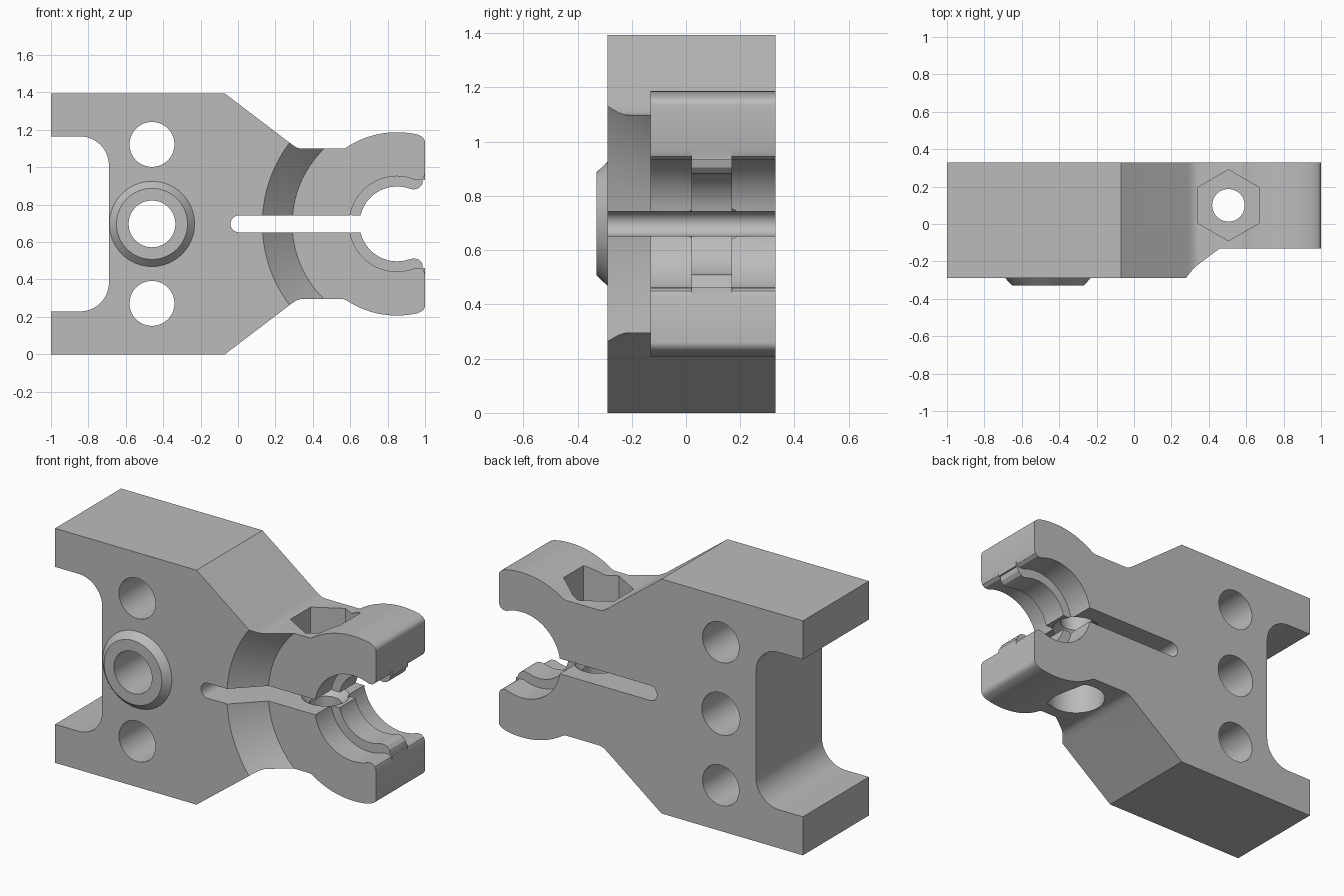
import bpy, bmesh, math
from mathutils import Vector

MID = 0.697            # height of the symmetry plane
FRONT, BACK = -0.29, 0.33
JAW = 0.85             # x of the jaw centre

cube = bpy.data.objects.get("Cube")
if cube:
    bpy.data.objects.remove(cube, do_unlink=True)

grey = bpy.data.materials.new("plain grey")
grey.use_nodes = True
colour = (0.5, 0.5, 0.5, 1)
grey.diffuse_color = colour
grey.node_tree.nodes["Principled BSDF"].inputs["Base Color"].default_value = colour


def finish(name, bm):
    bmesh.ops.recalc_face_normals(bm, faces=bm.faces)
    mesh = bpy.data.meshes.new(name)
    bm.to_mesh(mesh)
    bm.free()
    mesh.materials.append(grey)
    ob = bpy.data.objects.new(name, mesh)
    bpy.context.collection.objects.link(ob)
    return ob


def arc(cx, cz, r, a0, a1, n=24):
    """Points on an arc, angles in degrees."""
    angles = [math.radians(a0 + (a1 - a0) * i / n) for i in range(n + 1)]
    return [(cx + r * math.cos(a), cz + r * math.sin(a)) for a in angles]


def prism(name, upper, y0, y1):
    """Extrude an upper-half outline, mirrored about the middle plane."""
    outline = upper + [(x, -z) for x, z in reversed(upper) if abs(z) > 1e-5]
    bm = bmesh.new()
    face = bm.faces.new([bm.verts.new((x, y0, MID + z)) for x, z in outline])
    side = bmesh.ops.extrude_face_region(bm, geom=[face])["geom"]
    bmesh.ops.translate(bm, vec=(0, y1 - y0, 0),
                        verts=[g for g in side if isinstance(g, bmesh.types.BMVert)])
    return finish(name, bm)


def cone(name, start, end, r0, r1, sides=64):
    """Cylinder or cone between two points, heights given from the middle plane."""
    a, b = Vector(start), Vector(end)
    bm = bmesh.new()
    bmesh.ops.create_cone(bm, cap_ends=True, segments=sides, radius1=r0,
                          radius2=r1, depth=(b - a).length)
    turn = Vector((0, 0, 1)).rotation_difference(b - a).to_matrix()
    bmesh.ops.rotate(bm, verts=bm.verts, matrix=turn)
    bmesh.ops.translate(bm, verts=bm.verts, vec=(a + b) / 2 + Vector((0, 0, MID)))
    return finish(name, bm)


def combine(target, tool, operation="DIFFERENCE"):
    mod = target.modifiers.new("combine", "BOOLEAN")
    mod.operation, mod.solver, mod.object = operation, "EXACT", tool
    bpy.context.view_layer.objects.active = target
    bpy.ops.object.modifier_apply(modifier=mod.name)
    bpy.data.objects.remove(tool, do_unlink=True)


# Plate with forked rear, tapering shoulders and rounded jaw backs
outline = arc(-0.845, 0.313, 0.155, 0, 90, 12) + [(-1, 0.468), (-1, MID), (-0.07, MID),
          (0.285, 0.427), (0.31, 0.41), (0.335, 0.402), (0.56, 0.402)]
outline += arc(JAW, 0, 0.49, 124, 77, 20) + arc(0.965, 0.436, 0.035, 65, 0, 8)
body = prism("clamp_body", outline, FRONT, BACK)

# Bevelled boss on the front face
combine(body, cone("boss", (-0.46, -0.2, 0), (-0.46, FRONT, 0), 0.228, 0.228), "UNION")
combine(body, cone("boss_bevel", (-0.46, FRONT, 0), (-0.46, -0.33, 0), 0.228, 0.19), "UNION")

# Conical step that thins the jaws
combine(body, cone("jaw_step", (JAW, -0.39, 0), (JAW, -0.13, 0), 0.82, 0.56, 128))

# Three mounting holes
for z, r in ((0.425, 0.12), (0, 0.125), (-0.425, 0.12)):
    combine(body, cone("mount_hole", (-0.46, -0.5, z), (-0.46, 0.5, z), r, r))

# Flexing slot with a round end
combine(body, prism("slot", arc(0.005, 0, 0.045, 180, 90, 10) + [(0.8, 0.045)], -0.5, 0.5))

# Jaw opening: narrow at the central rib, wider in front and behind
rib = arc(JAW, 0, 0.2, 180, 72) + [(0.94, 0.184), (0.965, 0.19), (0.983, 0.208),
                                  (0.99, 0.235), (1.1, 0.235)]
wide = arc(JAW, 0, 0.255, 180, 67) + [(0.975, 0.236), (0.992, 0.248),
                                     (1.0, 0.27), (1.1, 0.27)]
combine(body, prism("rib_opening", rib, -0.5, 0.5))
combine(body, prism("front_opening", wide, -0.5, 0.02))
combine(body, prism("back_opening", wide, 0.17, 0.5))

# Clamp bolt: through hole, hexagonal nut pocket, round head recess
bx, by = 0.505, 0.10
combine(body, cone("bolt_hole", (bx, by, -0.6), (bx, by, 0.6), 0.087, 0.087, 48))
combine(body, cone("nut_pocket", (bx, by, 0.22), (bx, by, 0.6), 0.19, 0.19, 6))
combine(body, cone("head_recess", (bx, by, -0.6), (bx, by, -0.22), 0.16, 0.16))
for s in (1, -1):
    combine(body, cone("slot_countersink", (bx, by, 0), (bx, by, s * 0.09), 0.175, 0.085, 48))

bpy.ops.object.select_all(action="DESELECT")
body.select_set(True)
bpy.context.view_layer.objects.active = body
bpy.ops.object.shade_smooth_by_angle(angle=math.radians(25))
